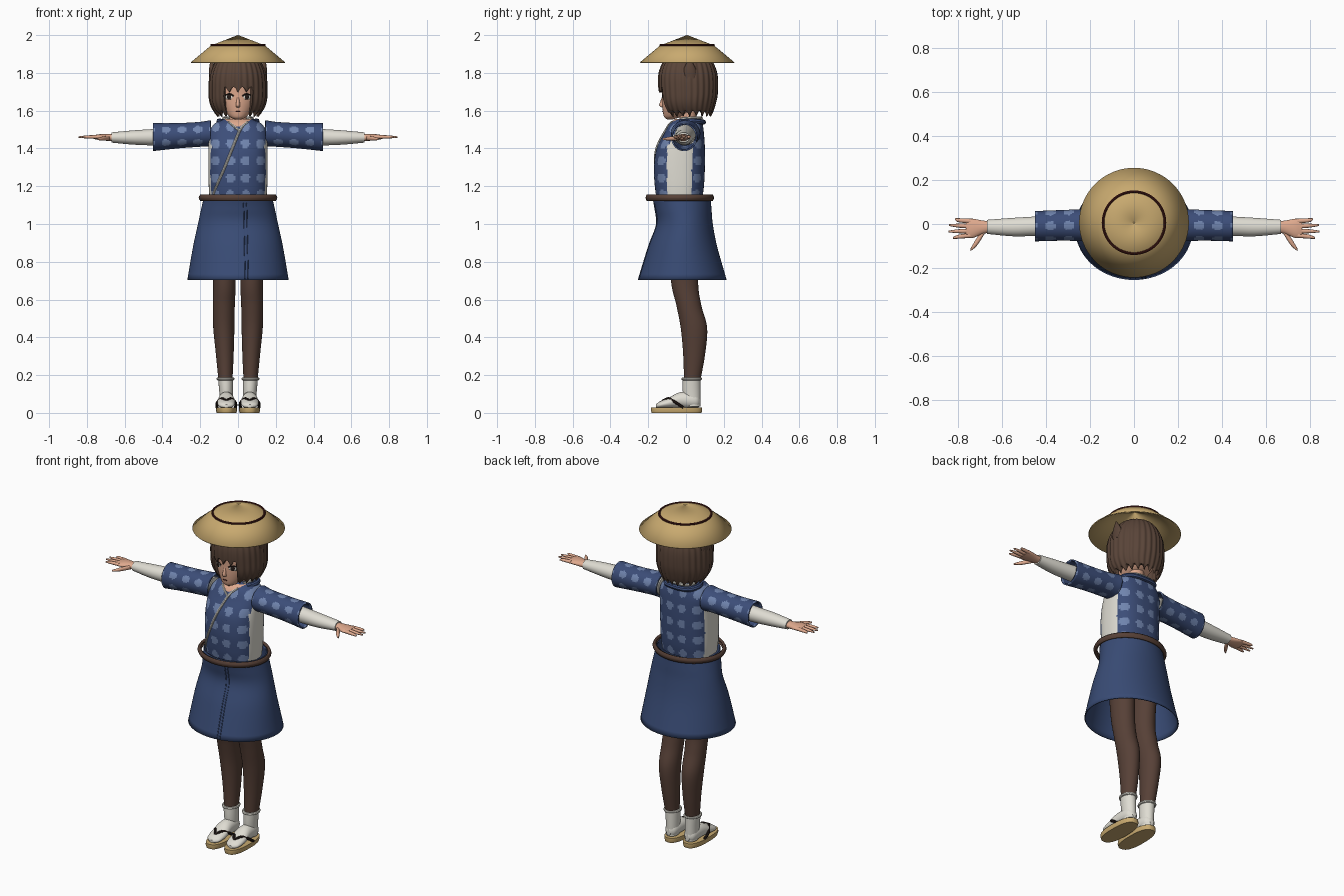
import bpy, bmesh, math
from mathutils import Vector
from mathutils.bvhtree import BVHTree

if "Cube" in bpy.data.objects:
    bpy.data.objects.remove(bpy.data.objects["Cube"])


def material(name, rgb):
    m = bpy.data.materials.new(name)
    m.use_nodes = True
    m.diffuse_color = (*rgb, 1)
    m.node_tree.nodes["Principled BSDF"].inputs["Base Color"].default_value = (*rgb, 1)
    return m


NAVY = material("robe navy", (0.045, 0.075, 0.19))
SKIRT = material("skirt blue", (0.04, 0.07, 0.175))
DOT = material("pale blue dots", (0.16, 0.23, 0.42))
WHITE = material("off white", (0.74, 0.72, 0.65))
STRAW = material("straw", (0.58, 0.40, 0.16))
SKIN = material("skin", (0.74, 0.40, 0.27))
HAIR = material("hair brown", (0.10, 0.058, 0.04))
TIGHTS = material("tights brown", (0.095, 0.052, 0.038))
RED = material("dark red", (0.07, 0.012, 0.01))
DARK = material("dark brown", (0.02, 0.012, 0.01))


def refine(pts, steps):
    """Smooth path through control tuples of any length."""
    pts = [Vector(p) for p in pts]
    if steps == 1:
        return pts
    out = []
    for i in range(len(pts) - 1):
        a, b = pts[i], pts[i + 1]
        ma = (b - pts[i - 1]) / 2 if i else b - a
        mb = (pts[i + 2] - a) / 2 if i + 2 < len(pts) else b - a
        for k in range(steps):
            t = k / steps
            out.append(a * (2*t**3 - 3*t*t + 1) + ma * (t**3 - 2*t*t + t)
                       + b * (3*t*t - 2*t**3) + mb * (t**3 - t*t))
    return out + [pts[-1]]


def smooth(ob):
    bpy.ops.object.select_all(action='DESELECT')
    ob.select_set(True)
    bpy.context.view_layer.objects.active = ob
    bpy.ops.object.shade_smooth_by_angle(angle=math.radians(42))


def finish(name, bm, mats, paint=None):
    bmesh.ops.recalc_face_normals(bm, faces=bm.faces[:])
    if paint:
        for f in bm.faces:
            f.material_index = mats.index(paint(f.calc_center_median()))
    me = bpy.data.meshes.new(name)
    bm.to_mesh(me)
    bm.free()
    for m in mats:
        me.materials.append(m)
    ob = bpy.data.objects.new(name, me)
    bpy.context.collection.objects.link(ob)
    smooth(ob)
    return ob


def loft(name, rings, mats, axis='Z', seg=32, steps=4, caps=True, power=2,
         paint=None, warp=None, thick=0, side=1):
    """Skin oval rings (position, centre a, centre b, radius a, radius b)."""
    bm = bmesh.new()
    rows = []
    for p, ca, cb, ra, rb in refine(rings, steps):
        row = []
        for k in range(seg):
            ang = math.tau * k / seg
            c, s = math.cos(ang), math.sin(ang)
            u = ca + ra * math.copysign(abs(c) ** (2 / power), c)
            v = cb + rb * math.copysign(abs(s) ** (2 / power), s)
            co = Vector({'Z': (u, v, p), 'X': (p, u, v), 'Y': (u, p, v)}[axis])
            if warp:
                co = warp(co, ang)
            row.append(bm.verts.new((co.x * side, co.y, co.z)))
        rows.append(row)
    for r, q in zip(rows, rows[1:]):
        for k in range(seg):
            n = (k + 1) % seg
            bm.faces.new((r[k], r[n], q[n], q[k]))
    if caps:
        bm.faces.new(rows[0])
        bm.faces.new(rows[-1])
    ob = finish(name, bm, mats, paint)
    if thick:
        mod = ob.modifiers.new("thickness", 'SOLIDIFY')
        mod.thickness = thick
    return ob


def tube(name, pts, radius, mat, steps=6, closed=False):
    cu = bpy.data.curves.new(name, 'CURVE')
    cu.dimensions = '3D'
    cu.bevel_depth, cu.bevel_resolution, cu.use_fill_caps = radius, 2, True
    path = refine(pts, steps)
    sp = cu.splines.new('POLY')
    sp.points.add(len(path) - 1)
    for q, p in zip(sp.points, path):
        q.co = (*p, 1)
    sp.use_cyclic_u = closed
    cu.materials.append(mat)
    ob = bpy.data.objects.new(name, cu)
    bpy.context.collection.objects.link(ob)
    bpy.ops.object.select_all(action='DESELECT')
    ob.select_set(True)
    bpy.context.view_layer.objects.active = ob
    bpy.ops.object.convert(target='MESH')
    smooth(bpy.context.object)


def hoop(name, centre, rx, ry, radius, mat):
    x, y, z = centre
    ring = [(x + rx * math.cos(a), y + ry * math.sin(a), z)
            for a in (math.tau * k / 64 for k in range(64))]
    tube(name, ring, radius, mat, 1, True)


def front_of(ob):
    """Function giving the front surface point and normal at x, z."""
    tree = BVHTree.FromPolygons([v.co for v in ob.data.vertices],
                                [p.vertices for p in ob.data.polygons])
    return lambda x, z: tree.ray_cast(Vector((x, -1, z)), Vector((0, 1, 0)))[:2]


def plate(name, surface, x, z, w, h, mat, lift=0.0):
    co, no = surface(x, z)
    bm = bmesh.new()
    bmesh.ops.create_uvsphere(bm, u_segments=20, v_segments=10, radius=1)
    bmesh.ops.scale(bm, vec=(w, h, 0.004), verts=bm.verts)
    ob = finish(name, bm, [mat])
    ob.rotation_euler = no.to_track_quat('Z', 'Y').to_euler()
    ob.location = co + no * lift


def spot(u, v, pitch_u, pitch_v, size):
    du = (u / pitch_u) % 1 - 0.5
    dv = (v / pitch_v) % 1 - 0.5
    return math.hypot(du, dv) < size


# Robe body with dots, pale side panels and an open neck
def robe_paint(p):
    if p.y < -0.02 and p.z > 1.51 + abs(p.x) * 0.6:
        return SKIN
    if abs(p.x) > 0.146 or (abs(p.x) > 0.1 and -0.1 < p.y < 0.03 and p.z < 1.42):
        return WHITE
    return DOT if spot(p.x, p.z - 0.03, 0.08, 0.09, 0.28) else NAVY


robe = loft("robe_body", [(1.13, 0, -.035, .15, .12), (1.2, 0, -.035, .155, .13),
                          (1.3, 0, -.035, .157, .135), (1.4, 0, -.028, .157, .128),
                          (1.48, 0, -.01, .155, .105), (1.53, 0, 0, .125, .088),
                          (1.555, 0, .01, .08, .07)],
            [NAVY, DOT, WHITE, SKIN], seg=128, steps=9, power=2.5, paint=robe_paint)
on_robe = front_of(robe)
tube("front_overlap_trim", [on_robe(x, z)[0] for x, z in
     ((.05, 1.54), (.012, 1.5), (-.03, 1.4), (-.07, 1.3), (-.105, 1.22), (-.13, 1.16))], .007, WHITE)
tube("under_collar_trim", [on_robe(x, z)[0] for x, z in
     ((-.05, 1.54), (-.025, 1.52), (.005, 1.495))], .006, WHITE)
tube("back_collar_trim", [(.06, -.03, 1.555), (.075, .03, 1.56), (.045, .075, 1.56),
     (-.045, .075, 1.56), (-.075, .03, 1.56), (-.06, -.03, 1.555)], .009, WHITE)
tube("collar_roll", [(.08, -.03, 1.54), (.1, .03, 1.545), (.06, .085, 1.54),
     (-.06, .085, 1.54), (-.1, .03, 1.545), (-.08, -.03, 1.54)], .014, NAVY)

# Skirt and belt
skirt = loft("skirt", [(1.145, 0, -.025, .18, .155), (1.08, 0, -.015, .195, .15),
                       (1.0, 0, -.008, .212, .15), (.88, 0, -.018, .238, .183),
                       (.705, 0, -.02, .268, .235)], [SKIRT], seg=72, steps=6, caps=False, thick=.006)
on_skirt = front_of(skirt)
for label, dx in (("outer", 0), ("inner", .016)):
    tube("skirt_seam_" + label, [on_skirt(.03 + dx + .02 * (1.1 - z), z)[0]
         for z in (1.11, 1.0, .9, .8, .71)], .0025, SKIRT)
loft("belt", [(1.122, 0, -.033, .2, .175), (1.139, 0, -.033, .208, .181),
              (1.156, 0, -.033, .2, .175)], [TIGHTS], seg=72, steps=3, caps=False, thick=.014)


# Sleeves, arms, hands, legs and feet on both sides
def sleeve_paint(p):
    ang = math.atan2(p.z - 1.465, p.y + .008) / math.tau
    return DOT if spot(abs(p.x), ang, .085, 1 / 6, .29) else NAVY


for label, s in (("left_", 1), ("right_", -1)):
    loft(label + "sleeve", [(.145, -.002, 1.48, .078, .07), (.2, -.005, 1.475, .074, .066),
                            (.32, -.006, 1.467, .07, .067), (.45, -.01, 1.46, .069, .074)],
         [NAVY, DOT], 'X', 64, 14, False, paint=sleeve_paint, thick=.008, side=s)
    loft(label + "forearm", [(.15, -.005, 1.47, .055, .055), (.43, -.01, 1.46, .045, .044),
                             (.55, -.014, 1.458, .042, .038), (.67, -.013, 1.458, .032, .027)],
         [WHITE], 'X', side=s)
    loft(label + "palm", [(.65, -.013, 1.458, .024, .02), (.69, -.015, 1.458, .031, .018),
                          (.735, -.02, 1.46, .044, .015), (.765, -.02, 1.46, .042, .01)],
         [SKIN], 'X', side=s)
    for finger, y0, y1, tip in (("little", .013, .022, .815), ("ring", -.01, -.005, .842),
                                ("middle", -.032, -.034, .845), ("index", -.052, -.064, .825)):
        loft(label + finger + "_finger", [(.745, y0, 1.461, .011, .01),
             (.8, (y0 + y1) / 2, 1.461, .009, .008), (tip, y1, 1.46, .004, .004)],
             [SKIN], 'X', 12, side=s)
    loft(label + "thumb", [(.68, -.03, 1.455, .014, .012), (.715, -.08, 1.452, .018, .011),
                           (.745, -.118, 1.45, .006, .005)], [SKIN], 'X', 12, side=s)
    loft(label + "leg", [(.95, .08, -.01, .065, .085), (.7, .072, -.008, .06, .072),
                         (.57, .075, .015, .058, .066), (.45, .075, .042, .056, .07),
                         (.31, .07, .043, .047, .058), (.16, .066, .032, .036, .042)],
         [TIGHTS], steps=6, side=s)
    loft(label + "sock_ankle", [(.185, .066, .03, .04, .047), (.11, .063, .03, .036, .047),
                                (.035, .062, .036, .033, .04)], [WHITE], side=s)
    hoop(label + "sock_cuff", (.066 * s, .03, .18), .04, .047, .008, WHITE)
    loft(label + "sock_foot", [(.076, .062, .06, .014, .02), (.05, .062, .065, .036, .042),
                               (-.03, .062, .068, .042, .042), (-.09, .062, .053, .047, .028),
                               (-.14, .062, .042, .04, .018), (-.16, .062, .036, .014, .008)],
         [WHITE], 'Y', side=s)
    loft(label + "sandal", [(0, .061, -.05, .052, .132), (.014, .061, -.05, .056, .136),
                            (.028, .061, -.05, .055, .135)], [STRAW], seg=48, steps=1, power=2.5, side=s)
    for strap, x in (("inner", .013), ("outer", .111)):
        tube(label + strap + "_strap", [(.062 * s, -.125, .062), ((.062 + x) / 2 * s, -.09, .075),
             (x * s, -.05, .052), (x * s, -.015, .028)], .008, DARK)

# Neck, head and face
loft("neck", [(1.48, 0, .01, .05, .05), (1.56, 0, .01, .045, .045), (1.62, 0, .01, .05, .05)], [SKIN])
head = loft("head", [(1.553, 0, -.085, .015, .015), (1.57, 0, -.07, .047, .047),
                     (1.62, 0, -.025, .088, .1), (1.68, 0, 0, .115, .127),
                     (1.76, 0, .01, .125, .135), (1.85, 0, .01, .08, .09)], [SKIN], seg=48, steps=6)
on_face = front_of(head)
loft("nose", [(1.618, 0, -.122, .009, .008), (1.63, 0, -.128, .011, .014),
              (1.67, 0, -.122, .006, .006)], [SKIN], seg=12)
plate("mouth", on_face, 0, 1.595, .014, .003, RED)
for label, s in (("left_", 1), ("right_", -1)):
    plate(label + "eye_white", on_face, .048 * s, 1.672, .022, .014, WHITE)
    plate(label + "iris", on_face, .046 * s, 1.673, .013, .015, DARK, .002)
    tube(label + "lashes", [on_face(x * s, z)[0] for x, z in
         ((.024, 1.678), (.046, 1.689), (.072, 1.68))], .004, DARK)


# Bobbed hair with a jagged hem and a shorter fringe
def comb(p, ang):
    front = abs((ang + math.pi / 2 + math.pi) % math.tau - math.pi)
    jag = abs(math.sin(ang * 10))
    hem = 1.695 + .03 * jag if front < .52 else 1.565 + .035 * jag
    ripple = 1 + .018 * math.sin(ang * 28)
    return Vector((p.x * ripple, .008 + (p.y - .008) * ripple, max(p.z, hem)))


loft("hair", [(1.93, 0, .01, .004, .004), (1.92, 0, .01, .05, .05), (1.88, 0, .01, .105, .115),
              (1.8, 0, .01, .146, .153), (1.7, 0, .012, .154, .155),
              (1.63, 0, .012, .145, .142), (1.56, 0, .02, .105, .11)],
     [HAIR], seg=168, steps=6, caps=False, warp=comb)
for label, s in (("left_", 1), ("right_", -1)):
    loft(label + "ear", [(1.77, .13, .02, .022, .04), (1.82, .135, .02, .018, .033),
                         (1.875, .142, .02, .003, .004)], [HAIR], seg=16, side=s)

# Conical straw hat with its band
loft("hat", [(1.856, 0, .006, .25, .25), (1.945, 0, .006, .143, .143), (1.999, 0, .006, .004, .004)],
     [STRAW], seg=64, steps=1, caps=False, thick=.006)
loft("hat_peak", [(1.994, 0, .006, .012, .012), (2.0, 0, .006, .002, .002)], [STRAW], seg=16, steps=1)
hoop("hat_band", (0, .006, 1.947), .141, .141, .006, RED)
